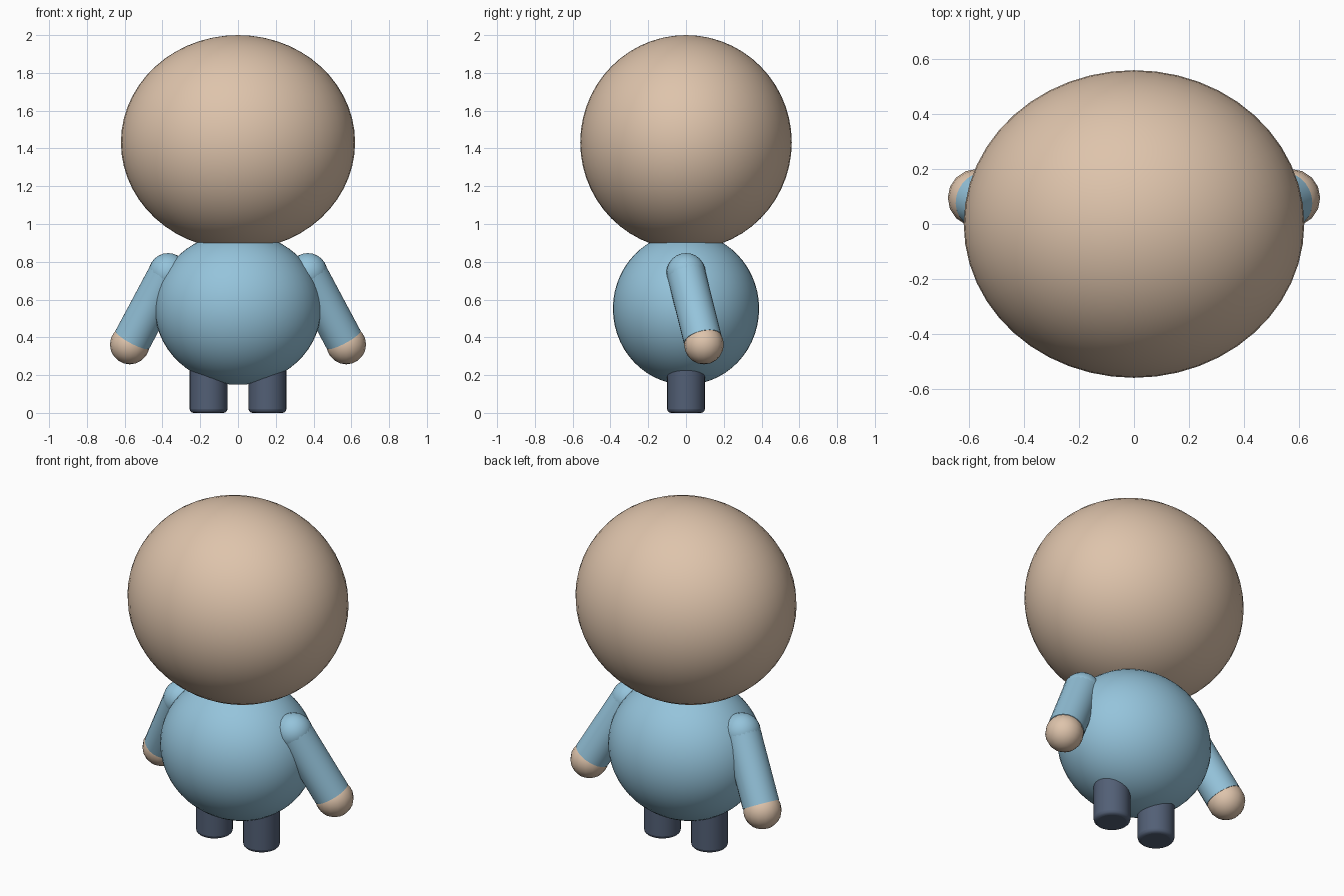
import bpy
import bmesh
import math
from mathutils import Vector

cube = bpy.data.objects.get("Cube")
if cube:
    bpy.data.objects.remove(cube, do_unlink=True)


def material(name, rgb):
    mat = bpy.data.materials.new(name)
    mat.use_nodes = True
    color = (*rgb, 1.0)
    mat.diffuse_color = color
    mat.node_tree.nodes["Principled BSDF"].inputs["Base Color"].default_value = color
    return mat


skin = material("warm skin", (0.73, 0.55, 0.41))
shirt = material("sky blue shirt", (0.30, 0.55, 0.71))
trousers = material("slate trousers", (0.085, 0.115, 0.18))


def finish(name, mat, angle=60):
    obj = bpy.context.object
    obj.name = name
    obj.data.name = name
    obj.data.materials.append(mat)
    bpy.ops.object.shade_smooth_by_angle(angle=math.radians(angle))
    return obj


def ellipsoid(name, center, radii, mat, segments=48, rings=28):
    bpy.ops.mesh.primitive_uv_sphere_add(
        segments=segments, ring_count=rings, radius=1, location=center)
    bpy.context.object.scale = radii
    bpy.ops.object.transform_apply(location=False, rotation=False, scale=True)
    return finish(name, mat)


def tube(name, start, end, radius, mat, sides):
    start, end = Vector(start), Vector(end)
    axis = end - start
    bpy.ops.mesh.primitive_cylinder_add(
        vertices=sides, radius=radius, depth=axis.length,
        location=(start + end) / 2,
        rotation=axis.to_track_quat("Z", "Y").to_euler())
    return finish(name, mat)


# Head and torso
ellipsoid("head", (0, 0, 1.432), (0.62, 0.56, 0.568), skin)
ellipsoid("torso", (0, 0, 0.552), (0.44, 0.387, 0.403), shirt)

for side, s in (("left", 1), ("right", -1)):
    # Arm: round shoulder, sleeve and ball hand
    shoulder = Vector((s * 0.37, 0, 0.742))
    hand = Vector((s * 0.573, 0.095, 0.362))
    ellipsoid(side + "_shoulder", shoulder, (0.104,) * 3, shirt, 24, 12)
    tube(side + "_sleeve", shoulder, shoulder.lerp(hand, 0.93), 0.102, shirt, 24)
    ellipsoid(side + "_hand", hand, (0.105,) * 3, skin, 16, 10)

    # Leg with a softly rounded sole edge
    leg = tube(side + "_leg", (s * 0.156, 0, 0), (s * 0.156, 0, 0.32), 0.1, trousers, 32)
    bm = bmesh.new()
    bm.from_mesh(leg.data)
    rims = [e for e in bm.edges if abs(e.verts[0].co.z - e.verts[1].co.z) < 0.001]
    bmesh.ops.bevel(bm, geom=rims, offset=0.02, segments=3, profile=0.5, affect="EDGES")
    for face in bm.faces:
        face.smooth = True
    bm.to_mesh(leg.data)
    bm.free()
